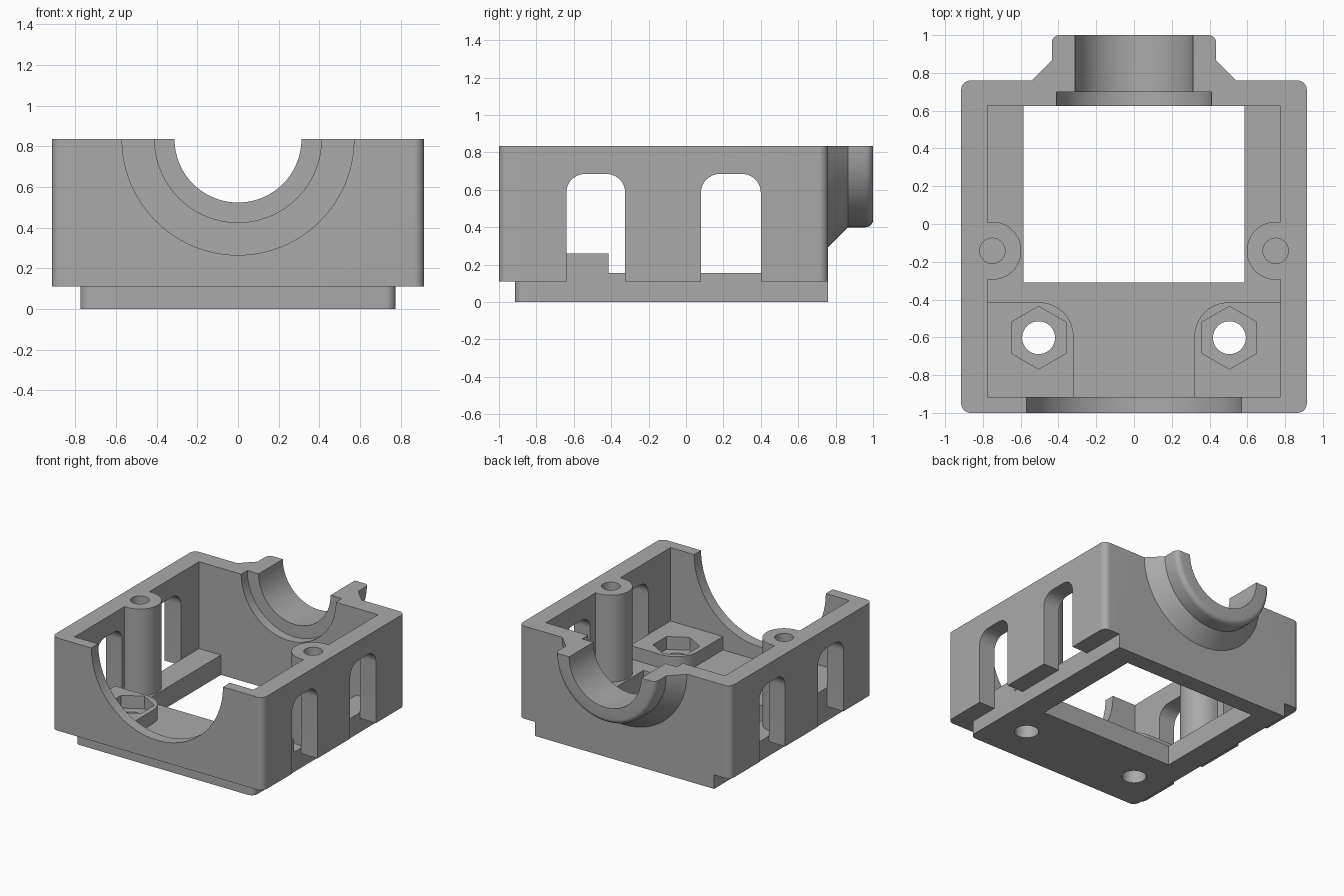
import bpy, bmesh
from math import pi, tan, sin, cos
from mathutils import Vector, Matrix

if "Cube" in bpy.data.objects:
    bpy.data.objects.remove(bpy.data.objects["Cube"])

grey = bpy.data.materials.new("plain_grey")
grey.use_nodes = True
COLOUR = (0.4, 0.4, 0.4, 1)
grey.diffuse_color = COLOUR
grey.node_tree.nodes["Principled BSDF"].inputs["Base Color"].default_value = COLOUR

TOP = 0.835
FLOOR = 0.155


def make_object(name, bm):
    bmesh.ops.recalc_face_normals(bm, faces=bm.faces)
    mesh = bpy.data.meshes.new(name)
    bm.to_mesh(mesh)
    bm.free()
    mesh.materials.append(grey)
    obj = bpy.data.objects.new(name, mesh)
    bpy.context.collection.objects.link(obj)
    return obj


def outline(corners, steps=10):
    """Turn (u, v, radius) corners into a polygon with filleted corners."""
    points = []
    for i, (u, v, r) in enumerate(corners):
        p = Vector((u, v))
        if not r:
            points.append(p)
            continue
        a = (Vector(corners[i - 1][:2]) - p).normalized()
        b = (Vector(corners[(i + 1) % len(corners)][:2]) - p).normalized()
        half = a.angle(b) / 2
        centre = p + (a + b).normalized() * r / sin(half)
        start = p + a * r / tan(half) - centre
        end = p + b * r / tan(half) - centre
        sweep = start.angle_signed(end)
        points += [centre + Matrix.Rotation(-sweep * k / steps, 2) @ start
                   for k in range(steps + 1)]
    return points


def rect(u0, u1, v0, v1, r=(0, 0, 0, 0)):
    return outline([(u0, v0, r[0]), (u1, v0, r[1]), (u1, v1, r[2]), (u0, v1, r[3])])


def ngon(u, v, radius, sides=48):
    return [Vector((u + radius * sin(2 * pi * k / sides),
                    v + radius * cos(2 * pi * k / sides))) for k in range(sides)]


def prism(name, points, lo, hi, axis="Z"):
    """Extrude a polygon along Z (points are x, y) or X (points are y, z)."""
    bm = bmesh.new()
    place = (lambda p: (p.x, p.y, lo)) if axis == "Z" else (lambda p: (lo, p.x, p.y))
    face = bm.faces.new([bm.verts.new(place(p)) for p in points])
    move = Vector((0, 0, hi - lo)) if axis == "Z" else Vector((hi - lo, 0, 0))
    new = bmesh.ops.extrude_face_region(bm, geom=[face], use_keep_orig=True)["geom"]
    bmesh.ops.translate(bm, vec=move, verts=[g for g in new if isinstance(g, bmesh.types.BMVert)])
    return make_object(name, bm)


def lathe(name, profile, steps=96):
    """Spin (radius, y) points round the shaft axis."""
    bm = bmesh.new()
    verts = [bm.verts.new((r, y, TOP)) for r, y in profile]
    edges = [bm.edges.new(pair) for pair in zip(verts, verts[1:])]
    bmesh.ops.spin(bm, geom=verts + edges, cent=(0, 0, TOP), axis=(0, 1, 0),
                   angle=2 * pi, steps=steps)
    bmesh.ops.remove_doubles(bm, verts=bm.verts, dist=0.0001)
    return make_object(name, bm)


def combine(body, tool, operation):
    mod = body.modifiers.new(operation.lower(), "BOOLEAN")
    mod.operation, mod.object, mod.solver = operation, tool, "EXACT"
    bpy.context.view_layer.objects.active = body
    bpy.ops.object.modifier_apply(modifier=mod.name)
    bpy.data.objects.remove(tool)


def add(tool):
    combine(housing, tool, "UNION")


def cut(tool):
    combine(housing, tool, "DIFFERENCE")


# Walls and floor
R = 0.05
housing = prism("bearing_housing", rect(-0.915, 0.915, -1, 0.76, (R, R, R, R)), 0.11, TOP)
cut(prism("cavity", rect(-0.775, 0.775, -0.915, 0.625), FLOOR, 1))

# Side windows, open at the bottom
for y0, y1 in ((-0.64, -0.325), (0.08, 0.4)):
    for x0 in (-1, 0.775):
        cut(prism("window", rect(y0, y1, 0, 0.685, (0, 0, 0.1, 0.1)), x0, x0 + 0.225, "X"))

# Foot plate under the floor
add(prism("foot", rect(-0.775, 0.775, -0.915, 0.76, (R, R, 0, 0)), 0, 0.11))

# Nut pads and screw posts on both sides
for side in (-1, 1):
    pad = outline([(side * 0.775, -0.915, 0), (side * 0.32, -0.915, 0),
                   (side * 0.32, -0.415, 0.18), (side * 0.775, -0.415, 0)])
    add(prism("nut_pad", pad, FLOOR, 0.26))
    post = outline([(side * 0.85, -0.295, 0), (side * 0.597, -0.295, 0.152),
                    (side * 0.597, 0.011, 0.152), (side * 0.85, 0.011, 0)], 20)
    add(prism("screw_post", post, 0.13, TOP))

# Shaft collar with flared root and rounded lip
lip = [(0.395 + 0.04 * cos(a * pi / 12), 0.96 + 0.04 * sin(a * pi / 12)) for a in range(7)]
add(lathe("collar", [(0, 0.7), (0.54, 0.7), (0.54, 0.76), (0.435, 0.865)] + lip + [(0, 1)]))
cut(prism("trim", rect(-1.2, 1.2, -1.2, 1.2), TOP, 2))

# Bore, bearing step and large front opening
cut(lathe("bore", [(0, 0.5), (0.41, 0.5), (0.41, 0.7), (0.312, 0.7), (0.312, 1.1), (0, 1.1)]))
cut(lathe("front_opening", [(0, -1.1), (0.57, -1.1), (0.57, -0.9), (0, -0.9)]))

# Floor opening, nut pockets, bolt holes and screw holes
cut(prism("floor_opening", rect(-0.585, 0.585, -0.31, 0.625), -0.1, 0.2))
for side in (-1, 1):
    cut(prism("nut_pocket", ngon(side * 0.505, -0.602, 0.166, 6), 0.16, 0.4))
    cut(prism("bolt_hole", ngon(side * 0.505, -0.602, 0.087), -0.1, 0.4))
    cut(prism("screw_hole", ngon(side * 0.75, -0.142, 0.067), 0.3, 1))

# Smooth the round surfaces only
bpy.ops.object.select_all(action="DESELECT")
housing.select_set(True)
bpy.context.view_layer.objects.active = housing
bpy.ops.object.shade_smooth_by_angle(angle=pi / 6)
